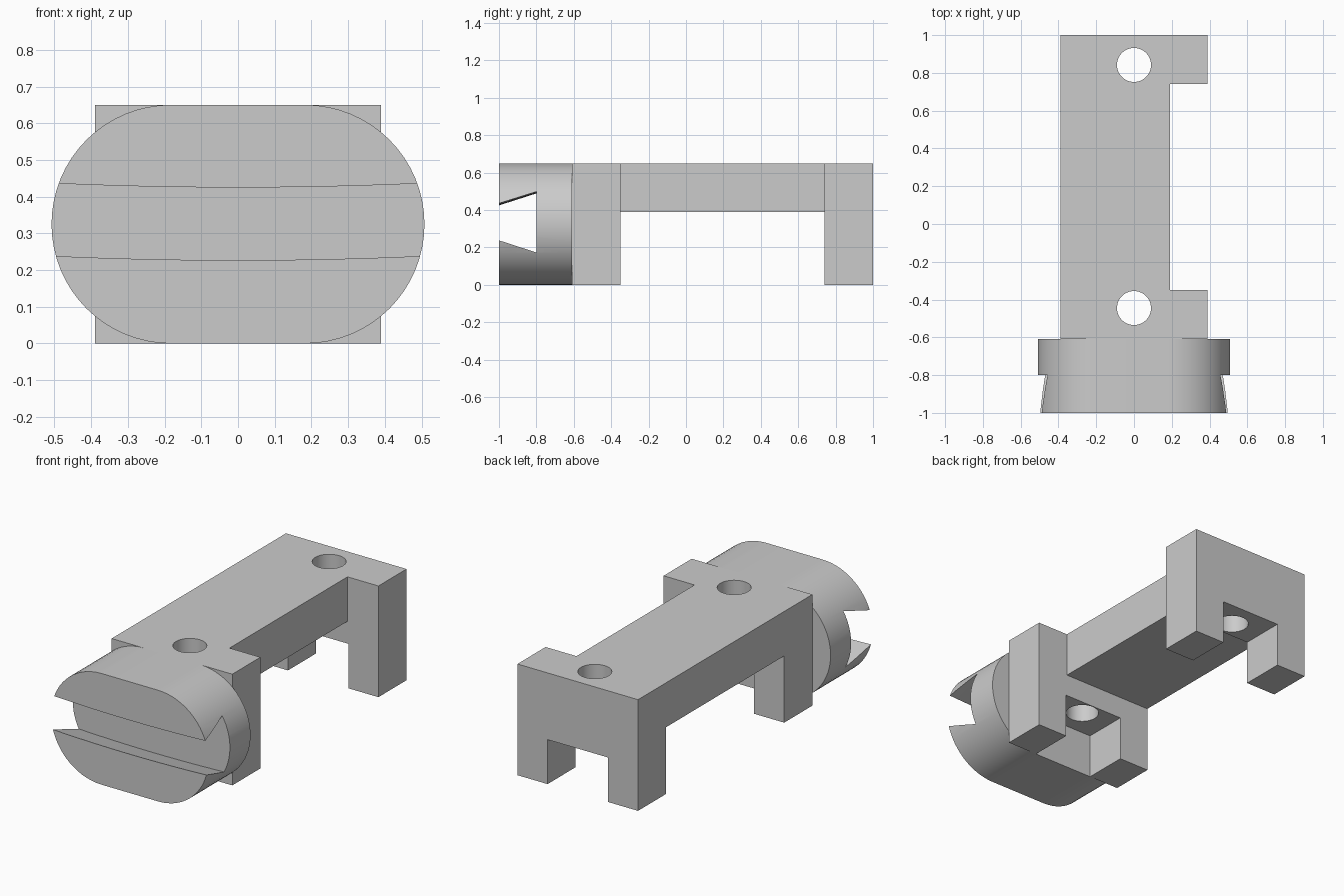
import bpy, bmesh, math
from mathutils import Matrix, Vector

cube = bpy.data.objects.get("Cube")
if cube:
    bpy.data.objects.remove(cube, do_unlink=True)

gray = bpy.data.materials.new("light_gray")
gray.use_nodes = True
gray.diffuse_color = (0.6, 0.6, 0.6, 1)
gray.node_tree.nodes["Principled BSDF"].inputs["Base Color"].default_value = gray.diffuse_color


def make_object(name, bm):
    bmesh.ops.recalc_face_normals(bm, faces=bm.faces)
    mesh = bpy.data.meshes.new(name)
    bm.to_mesh(mesh)
    bm.free()
    mesh.materials.append(gray)
    obj = bpy.data.objects.new(name, mesh)
    bpy.context.collection.objects.link(obj)
    return obj


def box(name, low, high):
    low, high = Vector(low), Vector(high)
    bm = bmesh.new()
    place = Matrix.Translation((low + high) / 2) @ Matrix.Diagonal((*(high - low), 1))
    bmesh.ops.create_cube(bm, size=1, matrix=place)
    return make_object(name, bm)


def cylinder(name, x, y, radius):
    bm = bmesh.new()
    bmesh.ops.create_cone(bm, cap_ends=True, segments=64, radius1=radius, radius2=radius,
                          depth=2, matrix=Matrix.Translation((x, y, 0.3)))
    return make_object(name, bm)


def loft(name, sections):
    """Skin a row of matching closed sections and cap both ends."""
    bm = bmesh.new()
    rings = [[bm.verts.new(p) for p in section] for section in sections]
    count = len(rings[0])
    for a, b in zip(rings, rings[1:]):
        for i in range(count):
            j = (i + 1) % count
            bm.faces.new((a[i], a[j], b[j], b[i]))
    bm.faces.new(rings[0])
    bm.faces.new(rings[-1])
    return make_object(name, bm)


def select_only(obj):
    bpy.ops.object.select_all(action="DESELECT")
    obj.select_set(True)
    bpy.context.view_layer.objects.active = obj


def cut(target, cutter):
    cutter.hide_render = True
    select_only(target)
    mod = target.modifiers.new("cut", "BOOLEAN")
    mod.operation = "DIFFERENCE"
    mod.solver = "EXACT"
    mod.object = cutter
    bpy.ops.object.modifier_apply(modifier=mod.name)
    bpy.data.objects.remove(cutter, do_unlink=True)


HALF_WIDTH, HEIGHT = 0.39, 0.65
FOOT_FRONT, FOOT_BACK, HEAD_BACK = -0.35, 0.74, -0.61

# Bracket body: block with a side notch, open span, leg channel and bolt holes
body = box("bracket_body", (-HALF_WIDTH, HEAD_BACK, 0), (HALF_WIDTH, 1, HEIGHT))
cut(body, box("side_notch", (0.19, FOOT_FRONT, -1), (1, FOOT_BACK, 1)))
cut(body, box("open_span", (-1, FOOT_FRONT, -1), (1, FOOT_BACK, 0.39)))
cut(body, box("leg_channel", (-0.195, -1, -1), (0.195, 2, 0.26)))
for hole_y in (-0.445, 0.842):
    cut(body, cylinder("bolt_hole", 0, hole_y, 0.09))

# Head: rounded stadium plate
radius = HEIGHT / 2
STEPS = 32
outline = []
for side in (1, -1):
    for i in range(STEPS + 1):
        angle = math.pi * (i / STEPS - 0.5)
        outline.append((side * (0.183 + radius * math.cos(angle)),
                        radius + side * radius * math.sin(angle)))
head = loft("head", [[(x, y, z) for x, z in outline] for y in (-1, HEAD_BACK)])

# Dovetail groove across the head face, sagging slightly in the middle
MOUTH, FLOOR, SLOPE = 0.099, 0.163, 0.32
sections = []
for i in range(25):
    x = -0.6 + 1.2 * i / 24
    mid = 0.326 + 0.045 * x * x
    lip = MOUTH - 0.1 * SLOPE
    sections.append([(x, -1.1, mid - lip), (x, -0.8, mid - FLOOR),
                     (x, -0.8, mid + FLOOR), (x, -1.1, mid + lip)])
cut(head, loft("dovetail_groove", sections))

for part in (body, head):
    select_only(part)
    bpy.ops.object.shade_smooth_by_angle(angle=math.radians(30))
